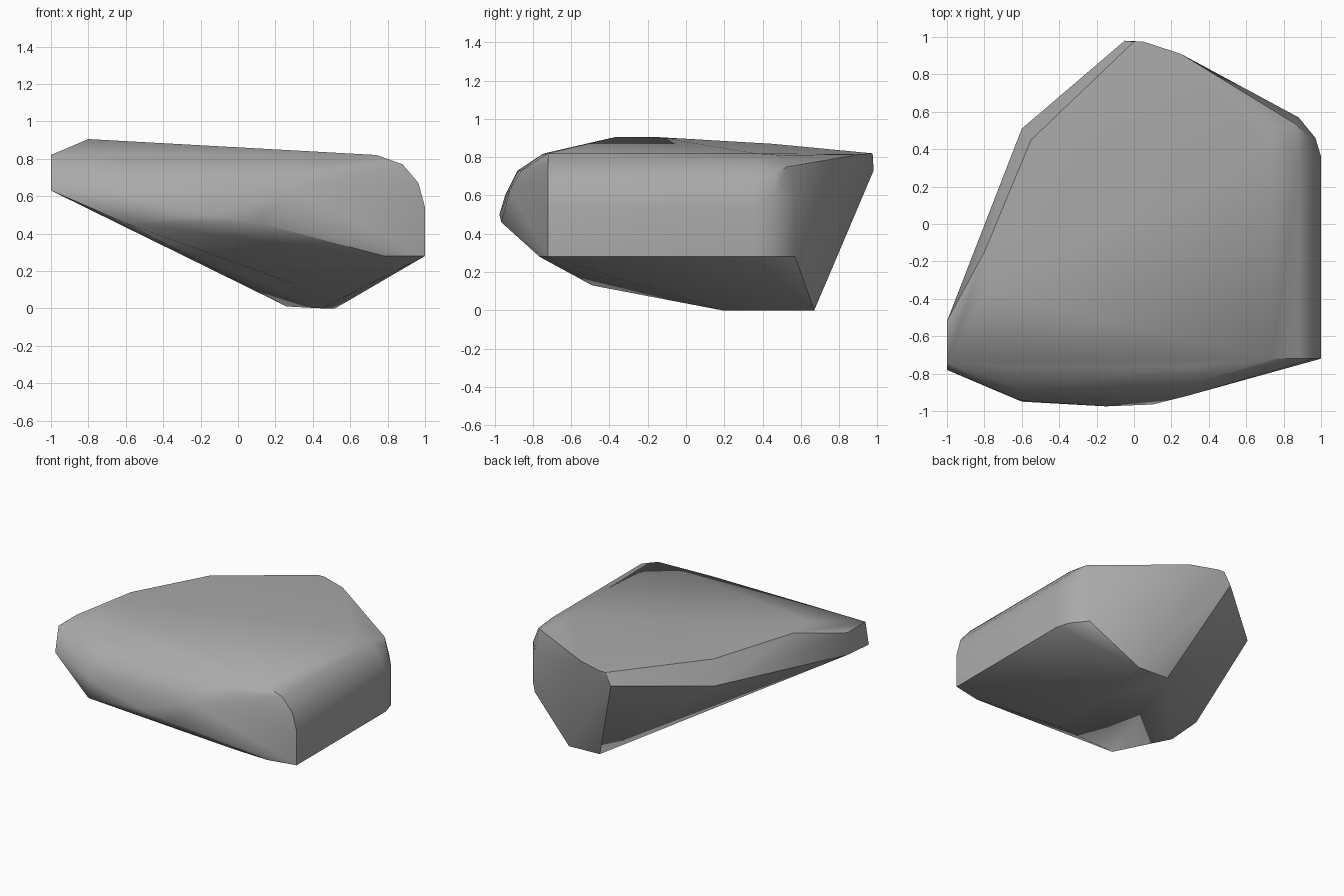
import bpy
import bmesh
from math import radians

# Remove the default object only
default_object = bpy.data.objects.get("Cube")
if default_object:
    bpy.data.objects.remove(default_object, do_unlink=True)


def make_material(name, colour):
    material = bpy.data.materials.new(name)
    material.use_nodes = True
    material.diffuse_color = colour
    shader = next(n for n in material.node_tree.nodes if n.type == "BSDF_PRINCIPLED")
    shader.inputs["Base Color"].default_value = colour
    shader.inputs["Roughness"].default_value = 0.9
    return material


def hull_object(name, corner_groups, material, sharp_angle):
    """Wrap a convex skin around groups of corner points."""
    bm = bmesh.new()
    for group in corner_groups:
        for corner in group:
            bm.verts.new(corner)
    bmesh.ops.remove_doubles(bm, verts=bm.verts, dist=0.001)
    bmesh.ops.convex_hull(bm, input=bm.verts)
    # Drop any corners swallowed by the skin
    inner = [v for v in bm.verts if not v.link_faces]
    bmesh.ops.delete(bm, geom=inner, context="VERTS")
    bmesh.ops.recalc_face_normals(bm, faces=bm.faces)
    mesh = bpy.data.meshes.new(name)
    bm.to_mesh(mesh)
    bm.free()
    mesh.materials.append(material)
    rock = bpy.data.objects.new(name, mesh)
    bpy.context.collection.objects.link(rock)
    bpy.ops.object.select_all(action="DESELECT")
    rock.select_set(True)
    bpy.context.view_layer.objects.active = rock
    bpy.ops.object.shade_smooth_by_angle(angle=sharp_angle)
    return rock


# Rounded shoulder: one x-z profile carried along the thick side
shoulder_profile = [(1, .28), (1, .54), (.965, .67), (.88, .77), (.74, .82)]
front_y, back_y = -.72, .36
shoulder = [(x, y, z) for y in (front_y, back_y) for x, z in shoulder_profile]

# Rounded upright corner behind the shoulder
corner_plan = [(.97, .46), (.88, .57)]
back_corner = [(x, y, z) for x, y in corner_plan for z in (.28, .6)]
back_corner += [(.92, .47, .72), (.87, .53, .75), (.74, .5, .81)]

# Rounded front brow, from the thin side towards the thick side
brow = [(-.6, -.945, .6), (-.6, -.88, .73), (-.6, -.76, .81),
        (-.15, -.975, .5), (.28, -.92, .63), (.3, -.86, .73), (.3, -.76, .81)]

# Lower edge of the front
front_rim = [(-.6, -.95, .455), (.1, -.965, .46), (.78, -.765, .28)]

# Thin tip
tip = [(-1, -.78, .63), (-1, -.74, .82), (-1, -.52, .82), (-1, -.52, .65)]

# Top ridge running to the rear point, and the bevel beneath it
top_ridge = [(-.8, -.37, .905), (-.8, -.15, .905), (-.55, .45, .87),
             (0, .975, .82), (.05, .975, .82), (.25, .91, .815)]
ridge_bevel = [(-.6, .51, .7), (-.05, .98, .73)]

# Foot the stone rests on
foot = [(.26, .67, .01), (.52, .67, 0), (.45, .19, 0), (.3, -.49, .13)]

stone_grey = make_material("stone grey", (.4, .4, .4, 1))
hull_object("rock",
            [shoulder, back_corner, brow, front_rim, tip, top_ridge, ridge_bevel, foot],
            stone_grey, radians(32))
